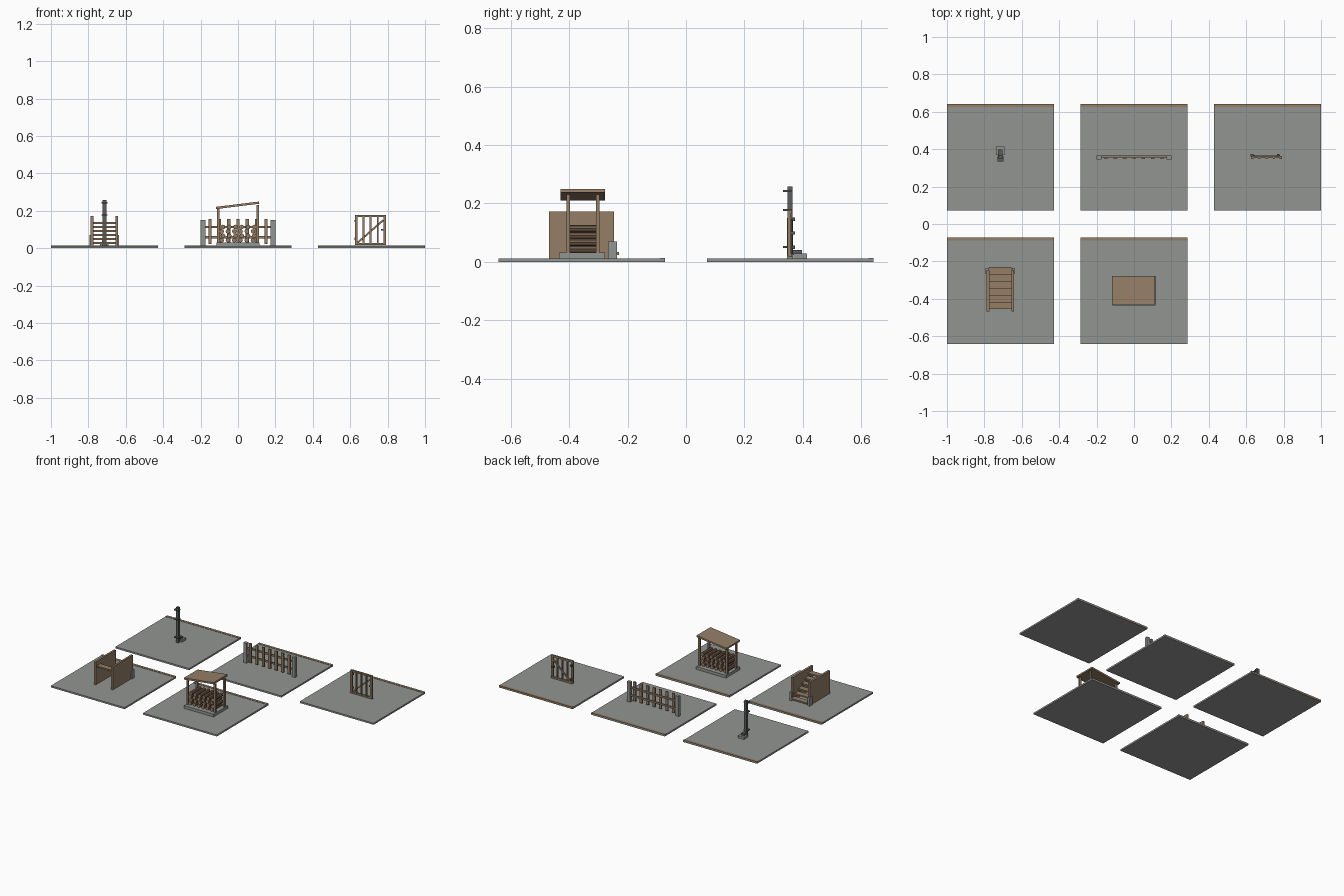
import bpy, bmesh, math
from mathutils import Vector, Matrix

if "Cube" in bpy.data.objects:
    bpy.data.objects.remove(bpy.data.objects["Cube"])


def mat(name, r, g, b):
    m = bpy.data.materials.new(name)
    m.diffuse_color = (r, g, b, 1)
    m.use_nodes = True
    m.node_tree.nodes["Principled BSDF"].inputs["Base Color"].default_value = m.diffuse_color
    return m


STONE = mat("stone grey", 0.29, 0.30, 0.29)
WOOD = mat("weathered wood", 0.30, 0.21, 0.135)
METAL = mat("dark metal", 0.10, 0.11, 0.11)
BARK = mat("bark brown", 0.17, 0.11, 0.07)


def finish(name, bm, mats):
    me = bpy.data.meshes.new(name)
    bm.to_mesh(me)
    bm.free()
    for m in mats:
        me.materials.append(m)
    ob = bpy.data.objects.new(name, me)
    bpy.context.collection.objects.link(ob)
    return ob


def box(name, x, y, z, m, rot=None):
    """Box from (min, max) pairs, optionally turned about its own centre."""
    bm = bmesh.new()
    bmesh.ops.create_cube(bm, size=1)
    bmesh.ops.scale(bm, vec=(x[1] - x[0], y[1] - y[0], z[1] - z[0]), verts=bm.verts)
    if rot:
        bmesh.ops.rotate(bm, matrix=rot, verts=bm.verts)
    bmesh.ops.translate(bm, vec=(sum(x) / 2, sum(y) / 2, sum(z) / 2), verts=bm.verts)
    return finish(name, bm, [m])


def cbox(name, c, s, m, rot=None):
    return box(name, *[(c[i] - s[i] / 2, c[i] + s[i] / 2) for i in range(3)], m, rot)


def log(name, c, r, length):
    """Log along y with bark sides and pale cut ends."""
    bm = bmesh.new()
    bmesh.ops.create_cone(bm, cap_ends=True, segments=8, radius1=r, radius2=r, depth=length,
                          matrix=Matrix.Translation(c) @ Matrix.Rotation(math.pi / 2, 4, 'X'))
    bm.normal_update()
    for f in bm.faces:
        f.material_index = 1 if abs(f.normal.y) > 0.9 else 0
    return finish(name, bm, [BARK, WOOD])


S = 5 / 7        # tile spacing
H = 2 / 7        # half tile
G = 0.0114       # ground level
YB, YF = 0.3572, -0.3572

# ground tiles with a timber strip along the back
for i, (cx, cy) in enumerate([(-S, YB), (0, YB), (S, YB), (-S, YF), (0, YF)]):
    box(f"ground_tile_{i}", (cx - H, cx + H), (cy - H, cy + H), (0, G), STONE)
    box(f"back_strip_{i}", (cx - H, cx + H), (cy + H - 0.018, cy + H), (0.001, 0.0135), WOOD)

# downpipe with wall brackets, shoe and splash block
cbox("downpipe", (-S, 0.3565, 0.1345), (0.02, 0.018, 0.246), METAL)
for i, z in enumerate((0.05, 0.178, 0.243)):
    cbox(f"pipe_bracket_{i}", (-S, 0.347, z), (0.032, 0.028, 0.007), METAL)
box("pipe_shoe", (-S - 0.012, -S + 0.012), (0.36, 0.397), (0.024, 0.041), METAL)
box("splash_block", (-S - 0.023, -S + 0.023), (0.368, 0.414), (G, 0.028), STONE)

# picket fence
for s in (-1, 1):
    cbox(f"fence_post_{s}", (s * 0.188, 0.3565, 0.081), (0.026, 0.022, 0.139), STONE)
for i, z in enumerate((0.059, 0.113)):
    cbox(f"fence_rail_{i}", (0, 0.361, z), (0.36, 0.009, 0.012), WOOD)
for i in range(-3, 4):
    cbox(f"fence_picket_{i}", (i * 0.05, 0.352, 0.0885), (0.018, 0.009, 0.134), WOOD)

# gate: stiles, slats, rails, diagonal brace and hardware
GX = 0.7086
for i in range(-2, 3):
    w = 0.014 if abs(i) == 2 else 0.01
    cbox(f"gate_slat_{i}", (GX + i * 0.0385, 0.354, 0.098), (w, 0.012, 0.154), WOOD)
for i, z in enumerate((0.022, 0.172)):
    cbox(f"gate_rail_{i}", (GX, 0.358, z), (0.166, 0.012, 0.012), WOOD)
a, b = Vector((0.64, 0, 0.03)), Vector((0.777, 0, 0.15))
ang = math.atan2(b.z - a.z, b.x - a.x)
cbox("gate_brace", ((a.x + b.x) / 2, 0.362, 0.09), ((b - a).length, 0.007, 0.01), WOOD,
     Matrix.Rotation(-ang, 3, 'Y'))
for i, z in enumerate((0.05, 0.145)):
    cbox(f"gate_hinge_{i}", (0.631, 0.367, z), (0.014, 0.012, 0.012), METAL)
cbox("gate_latch", (0.772, 0.364, 0.099), (0.014, 0.018, 0.01), METAL)

# open stairs between solid side panels, going down towards the back
for s in (-1, 1):
    cbox(f"stair_panel_{s}", (-S + s * 0.066, -0.358, 0.0915), (0.014, 0.222, 0.16), WOOD)
    cbox(f"stair_foot_post_{s}", (-S + s * 0.07, -0.2515, 0.0405), (0.018, 0.031, 0.059), STONE)
for i in range(6):
    y1 = -0.229 - 0.0374 * i
    z1 = G + 0.0214 * (i + 1)
    box(f"stair_tread_{i}", (-S - 0.06, -S + 0.06), (y1 - 0.039, y1), (z1 - 0.01, z1), WOOD)

# woodshed: base, posts and sloping roof
box("shed_base", (-0.115, 0.115), (-0.435, -0.277), (G, 0.031), STONE)
for sx in (-1, 1):
    top = 0.214 if sx < 0 else 0.238
    for sy in (-1, 1):
        c = YF + 0.004 + sy * 0.051
        box(f"shed_post_{sx}_{sy}", (sx * 0.106 - 0.007, sx * 0.106 + 0.007),
            (c - 0.006, c + 0.006), (0.03, top - 0.008 if sx > 0 else top), WOOD)
cbox("shed_roof", (-0.002, -0.354, 0.2295), (0.232, 0.152, 0.012), WOOD,
     Matrix.Rotation(-math.radians(7), 3, 'Y'))

# stacked firewood
for r in range(4):
    for c in range(6):
        log(f"log_{r}_{c}", (-0.087 + c * 0.0335 + (r % 2) * 0.0065, -0.356, 0.043 + r * 0.0235),
            0.0125, 0.105)
